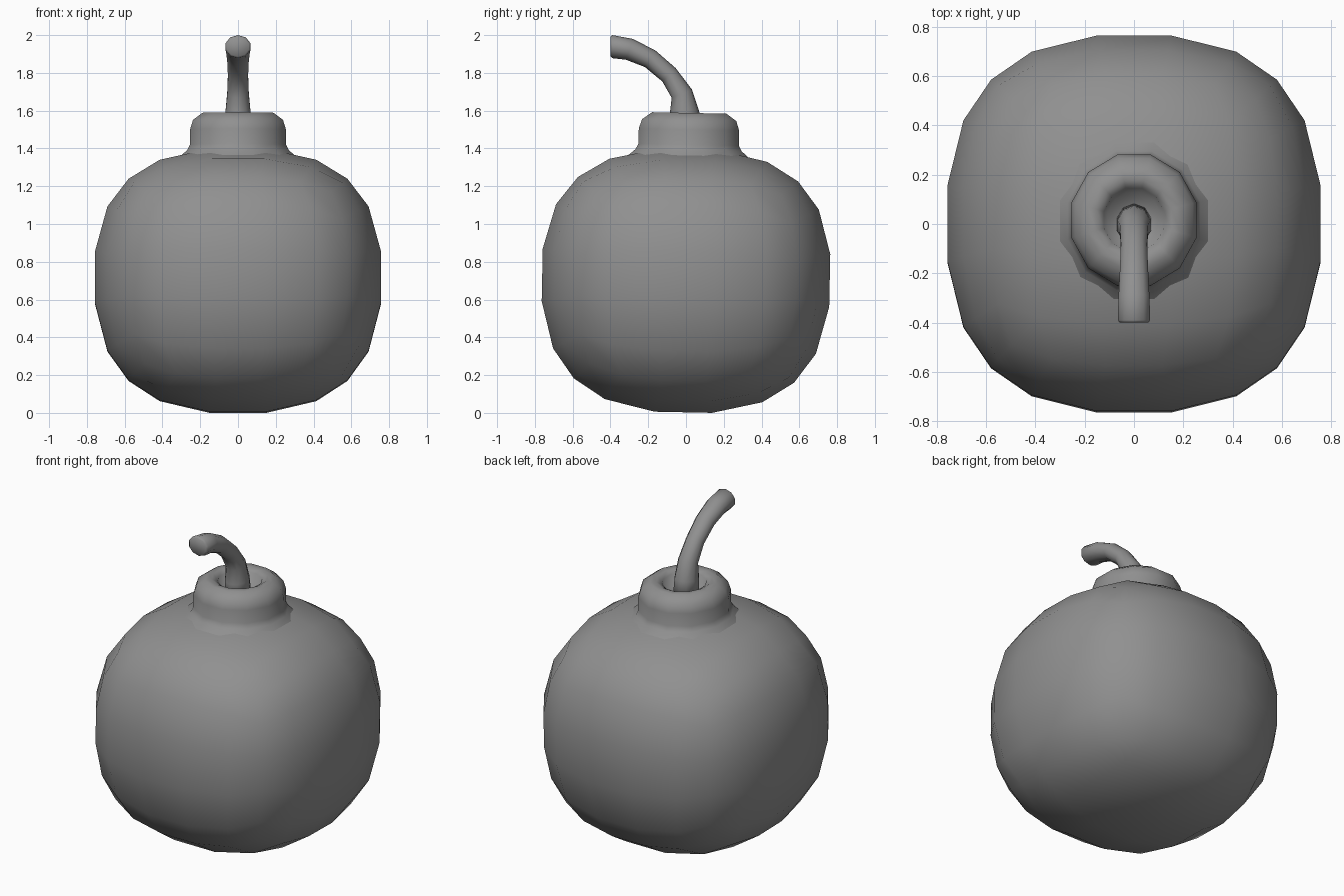
import bpy
import bmesh
from math import cos, sin, pi, radians
from mathutils import Matrix, Vector

cube = bpy.data.objects.get("Cube")
if cube:
    bpy.data.objects.remove(cube, do_unlink=True)

# Single matte grey
grey = bpy.data.materials.new("matte_grey")
grey.use_nodes = True
COLOUR = (0.28, 0.28, 0.28, 1)
grey.diffuse_color = COLOUR
grey.node_tree.nodes["Principled BSDF"].inputs["Base Color"].default_value = COLOUR

# The body and neck lean back slightly about the body centre
CENTRE = Vector((0, 0, 0.72))
LEAN = (Matrix.Translation(CENTRE) @ Matrix.Rotation(-0.02, 4, 'X')
        @ Matrix.Translation(-CENTRE))


def finish(name, bm):
    """Turn a bmesh into a smooth-shaded grey object."""
    bmesh.ops.recalc_face_normals(bm, faces=bm.faces)
    for face in bm.faces:
        face.smooth = True
    mesh = bpy.data.meshes.new(name)
    bm.to_mesh(mesh)
    bm.free()
    mesh.materials.append(grey)
    obj = bpy.data.objects.new(name, mesh)
    bpy.context.collection.objects.link(obj)
    return obj


def loft(bm, rings, cap_start=False, cap_end=False):
    """Skin a list of equal point rings."""
    loops = [[bm.verts.new(p) for p in ring] for ring in rings]
    n = len(loops[0])
    for a, b in zip(loops, loops[1:]):
        for i in range(n):
            j = (i + 1) % n
            bm.faces.new((a[i], a[j], b[j], b[i]))
    if cap_start:
        bm.faces.new(loops[0][::-1])
    if cap_end:
        bm.faces.new(loops[-1])


# Body: gridded cube projected onto a squarish ball, flatter on top
bm = bmesh.new()
bmesh.ops.create_cube(bm, size=2)
bmesh.ops.subdivide_edges(bm, edges=bm.edges[:], cuts=4, use_grid_fill=True)
POWER = 2.5
for v in bm.verts:
    length = sum(abs(c) ** POWER for c in v.co) ** (1 / POWER)
    p = v.co / length
    v.co = CENTRE + Vector((p.x * 0.767, p.y * 0.772,
                            p.z * (0.685 if p.z > 0 else 0.727)))
bm.transform(LEAN)
finish("body", bm)

# Neck: twelve-sided collar with a rounded rim and a hole
profile = [(0.32, 1.34), (0.265, 1.39), (0.25, 1.42), (0.25, 1.5),
           (0.235, 1.55), (0.185, 1.588), (0.15, 1.588),
           (0.12, 1.57), (0.105, 1.5)]
angles = [radians(15 + 30 * i) for i in range(12)]
bm = bmesh.new()
loft(bm, [[Vector((r * 1.05 * cos(a), r * 1.1 * sin(a), z)) for a in angles]
          for r, z in profile], cap_end=True)
bm.transform(LEAN)
finish("neck", bm)

# Fuse: bent tube; each station is y, z, bend angle, side and upright radius
stations = [(0.0, 1.48, 0, 0.075, 0.085), (-0.008, 1.59, 5, 0.07, 0.078),
            (-0.022, 1.69, 22, 0.06, 0.058), (-0.09, 1.79, 45, 0.056, 0.05),
            (-0.19, 1.875, 58, 0.06, 0.052), (-0.3, 1.925, 72, 0.066, 0.058),
            (-0.39, 1.939, 90, 0.069, 0.061), (-0.4, 1.939, 90, 0.06, 0.052)]
SIDES = 10
bm = bmesh.new()
rings = []
for y, z, bend, side, upright in stations:
    b = radians(bend)
    across = Vector((0, cos(b), sin(b)))
    rings.append([Vector((side * cos(t), y, z)) + across * upright * sin(t)
                  for t in (2 * pi * (i + 0.5) / SIDES + pi / SIDES * 0.5
                            - pi / SIDES * 0.5 for i in range(SIDES))])
loft(bm, rings, cap_start=True, cap_end=True)
finish("fuse", bm)
